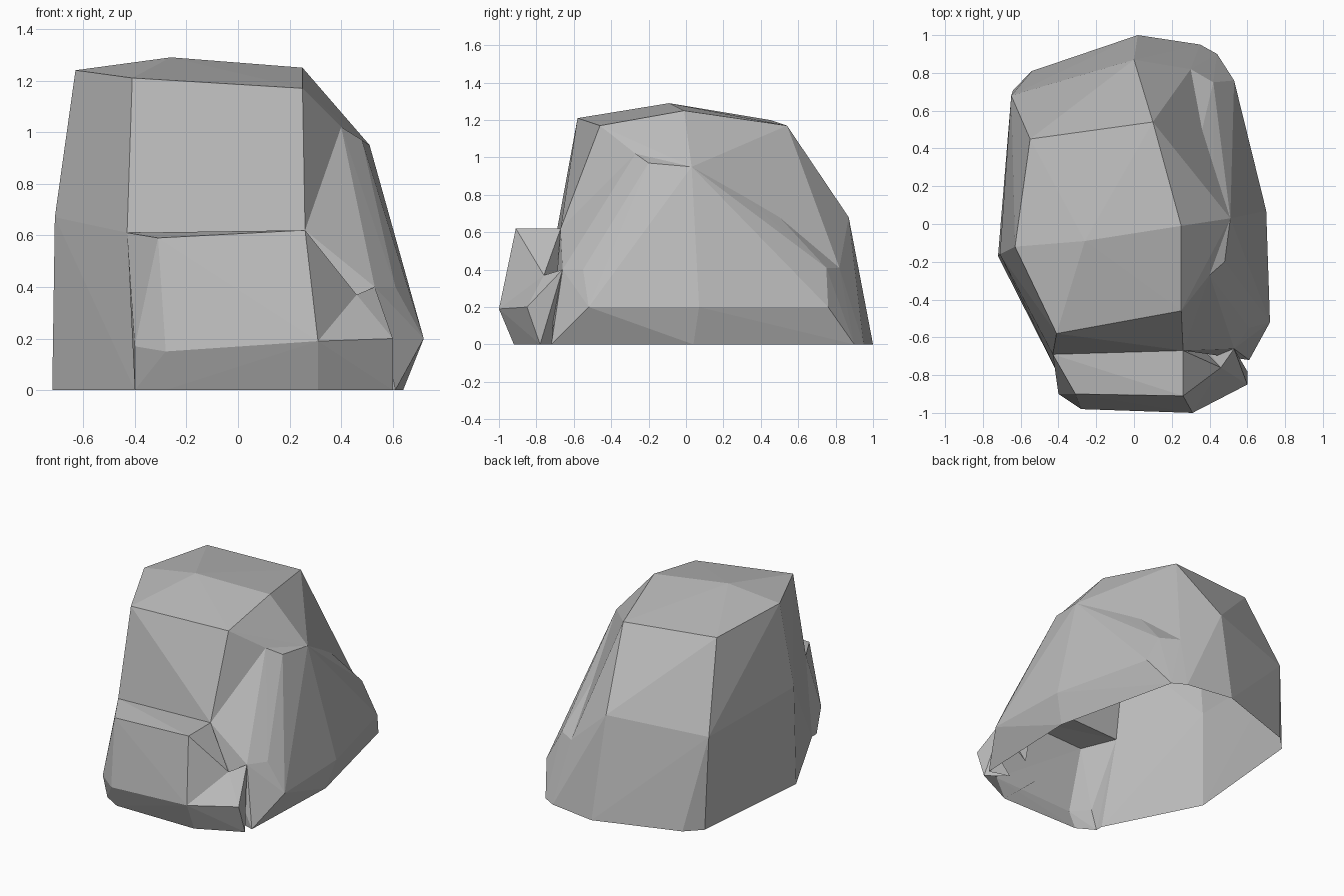
import bpy
import bmesh
from mathutils import Vector

default_cube = bpy.data.objects.get("Cube")
if default_cube:
    bpy.data.objects.remove(default_cube, do_unlink=True)

# One grey stone colour
stone = bpy.data.materials.new("stone_grey")
stone.use_nodes = True
stone.diffuse_color = (0.5, 0.5, 0.5, 1)
stone.node_tree.nodes["Principled BSDF"].inputs["Base Color"].default_value = (0.5, 0.5, 0.5, 1)


def chunk(name, points):
    """Faceted stone chunk: the convex hull of its corner points."""
    bm = bmesh.new()
    for point in points:
        bm.verts.new(Vector(point))
    hull = bmesh.ops.convex_hull(bm, input=bm.verts)
    spare = [v for v in hull["geom_interior"] + hull["geom_unused"]
             if isinstance(v, bmesh.types.BMVert)]
    bmesh.ops.delete(bm, geom=list(set(spare)), context="VERTS")
    bmesh.ops.recalc_face_normals(bm, faces=bm.faces)
    mesh = bpy.data.meshes.new(name)
    bm.to_mesh(mesh)
    bm.free()
    mesh.materials.append(stone)
    obj = bpy.data.objects.new(name, mesh)
    bpy.context.collection.objects.link(obj)
    return obj


# Corners shared between neighbouring chunks
ledge_left = (-.43, -.69, .61)
ledge_right = (.26, -.67, .62)
shoulder_front = (.40, -.27, 1.02)
shoulder_top = (.51, .03, .95)
shoulder_back = (.33, .37, .82)
heel_inner = (.30, .82, .41)
heel_foot = (.35, .95, 0)
notch = (.46, -.76, .37)
crack = (.53, -.66, .40)
toe_corner = (.31, -1, .19)
toe_foot = (.31, -.92, 0)
front_foot = (-.40, -.80, 0)

# Tall main block
crown = [(-.41, -.58, 1.21), (.25, -.46, 1.17), (-.63, -.12, 1.24),
         (-.26, -.09, 1.29), (.25, -.01, 1.25), (-.55, .45, 1.20), (.10, .54, 1.17)]
waist = [(-.71, -.16, .67), (-.65, .68, .63), (0, .87, .68)]
base = [(-.72, -.17, 0), (-.64, .71, 0), (-.54, .81, 0), (.02, 1, 0),
        front_foot, (.30, -.70, 0)]
rock = chunk("rock", crown + waist + base + [
    ledge_left, ledge_right, shoulder_front, shoulder_top, shoulder_back,
    heel_inner, heel_foot])

# Sloping shoulder on the left side with a bevelled foot
shoulder = chunk("side_shoulder", [
    ledge_right, shoulder_front, (.48, -.20, .97), shoulder_top, shoulder_back,
    (.42, .30, .80), (.42, .75, .41), heel_inner, heel_foot, crack,
    (.61, -.55, .40), (.72, -.52, .20), (.70, .07, .20), (.53, .76, .20),
    (.61, -.72, 0), (.64, .04, 0), (.44, .90, 0), (.20, -.60, 0)])

# Front ledge
ledge = chunk("front_ledge", [
    ledge_left, ledge_right, (-.31, -.90, .59), (.26, -.91, .62), notch,
    (-.40, -.90, .17), (-.28, -.98, .15), toe_corner, toe_foot,
    (-.28, -.92, 0), (-.40, -.85, 0), front_foot, (.30, -.60, 0), (-.30, -.50, 0)])

# Low toe beside the ledge
toe = chunk("front_toe", [
    notch, crack, toe_corner, toe_foot, (.60, -.85, .20), (.60, -.78, 0),
    (.30, -.55, 0)])

# Fuse the chunks into one rock
for part in (shoulder, ledge, toe):
    union = rock.modifiers.new("fuse", "BOOLEAN")
    union.operation = "UNION"
    union.solver = "EXACT"
    union.object = part
bpy.context.view_layer.update()
graph = bpy.context.evaluated_depsgraph_get()
fused = bpy.data.meshes.new_from_object(rock.evaluated_get(graph))
rock.modifiers.clear()
rock.data = fused
for part in (shoulder, ledge, toe):
    bpy.data.objects.remove(part, do_unlink=True)

# Open underside
bm = bmesh.new()
bm.from_mesh(fused)
under = [f for f in bm.faces if all(v.co.z < 0.001 for v in f.verts)]
bmesh.ops.delete(bm, geom=under, context="FACES")
for face in bm.faces:
    face.smooth = False
    face.material_index = 0
bm.to_mesh(fused)
bm.free()
